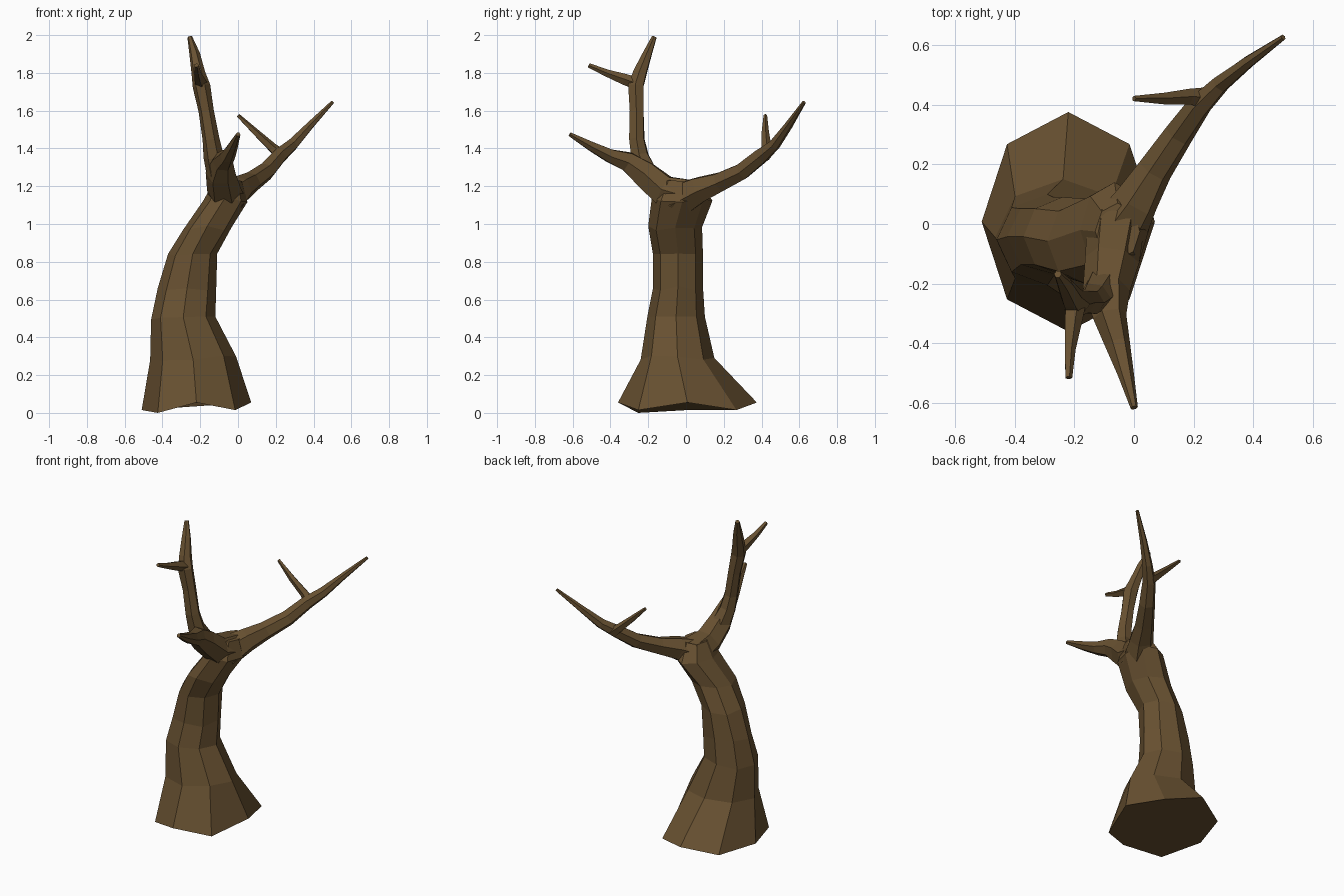
import bpy, bmesh, math, random
from mathutils import Vector

random.seed(4)
if "Cube" in bpy.data.objects:
    bpy.data.objects.remove(bpy.data.objects["Cube"], do_unlink=True)

BARK = (0.14, 0.083, 0.031, 1.0)
bark = bpy.data.materials.new("brown bark")
bark.use_nodes = True
bark.diffuse_color = BARK
shader = bark.node_tree.nodes["Principled BSDF"]
shader.inputs["Base Color"].default_value = BARK
shader.inputs["Roughness"].default_value = 0.9


def loft(name, rings):
    """Skin a list of equal rings into a closed, flat-shaded tube."""
    bm = bmesh.new()
    loops = [[bm.verts.new(p) for p in ring] for ring in rings]
    n = len(loops[0])
    for low, high in zip(loops, loops[1:]):
        for i in range(n):
            j = (i + 1) % n
            bm.faces.new((low[i], low[j], high[j], high[i]))
    bm.faces.new(loops[0][::-1])
    bm.faces.new(loops[-1])
    bmesh.ops.recalc_face_normals(bm, faces=bm.faces)
    mesh = bpy.data.meshes.new(name)
    bm.to_mesh(mesh)
    bm.free()
    mesh.materials.append(bark)
    obj = bpy.data.objects.new(name, mesh)
    bpy.context.collection.objects.link(obj)
    return obj


def limb(name, path, sides=6):
    """Tapered tube along (x, y, z, radius) points."""
    pts = [Vector(p[:3]) for p in path]
    rings = []
    side = Vector((1, 0, 0))
    for k, p in enumerate(pts):
        along = (pts[min(k + 1, len(pts) - 1)] - pts[max(k - 1, 0)]).normalized()
        side = (side - along * side.dot(along)).normalized()
        other = along.cross(side)
        ring = []
        for i in range(sides):
            a = math.tau * i / sides
            r = path[k][3] * random.uniform(0.95, 1.1)
            ring.append(p + (side * math.cos(a) + other * math.sin(a)) * r)
        rings.append(ring)
    return loft(name, rings)


# Trunk: leaning octagonal rings given as height, x range, y range
trunk_rings = [
    (0.03, -0.51, 0.07, -0.36, 0.375),
    (0.29, -0.465, -0.01, -0.24, 0.15),
    (0.50, -0.46, -0.12, -0.205, 0.10),
    (0.66, -0.425, -0.115, -0.175, 0.09),
    (0.83, -0.37, -0.11, -0.175, 0.09),
    (0.98, -0.29, -0.035, -0.20, 0.085),
    (1.13, -0.18, 0.05, -0.18, 0.14),
    (1.23, -0.13, 0.02, -0.12, 0.07),
]
rings = []
for k, (z, x0, x1, y0, y1) in enumerate(trunk_rings):
    ring = []
    for i in range(8):
        a = math.tau * i / 8
        dz = random.uniform(-0.015, 0.015)
        if k == 0:  # uneven foot, lowest at the front right corner
            dz = -0.03 if i == 5 else (0.025 if i in (0, 2, 6) else -0.015)
        ring.append(((x0 + x1) / 2 + (x1 - x0) / 2 * math.cos(a),
                     (y0 + y1) / 2 + (y1 - y0) / 2 * math.sin(a), z + dz))
    rings.append(ring)
loft("trunk", rings)

# Long limb sweeping to the back left, with its twig
limb("back_limb", [
    (-0.07, -0.04, 1.12, 0.10), (0.01, 0.08, 1.185, 0.075),
    (0.07, 0.18, 1.225, 0.055), (0.15, 0.30, 1.28, 0.046),
    (0.22, 0.40, 1.36, 0.042), (0.29, 0.47, 1.42, 0.032),
    (0.38, 0.54, 1.52, 0.022), (0.50, 0.625, 1.645, 0.01)])
limb("back_twig", [
    (0.23, 0.42, 1.36, 0.035), (0.18, 0.425, 1.405, 0.026),
    (0.10, 0.42, 1.48, 0.02), (0.0, 0.42, 1.575, 0.01)], 5)

# Limb reaching to the front
limb("front_limb", [
    (-0.06, 0.02, 1.14, 0.10), (-0.075, -0.12, 1.18, 0.085),
    (-0.09, -0.22, 1.27, 0.075), (-0.08, -0.31, 1.33, 0.055),
    (-0.055, -0.40, 1.36, 0.04), (-0.03, -0.50, 1.41, 0.027),
    (0.0, -0.615, 1.475, 0.012)])

# Upright limb rising from the front limb, with its twig
limb("upright_limb", [
    (-0.10, -0.20, 1.24, 0.065), (-0.13, -0.245, 1.36, 0.05),
    (-0.145, -0.26, 1.45, 0.043), (-0.17, -0.26, 1.60, 0.041),
    (-0.195, -0.265, 1.73, 0.045), (-0.21, -0.245, 1.80, 0.038),
    (-0.23, -0.205, 1.90, 0.027), (-0.255, -0.168, 1.99, 0.013)])
limb("upright_twig", [
    (-0.195, -0.25, 1.74, 0.035), (-0.205, -0.32, 1.765, 0.03),
    (-0.215, -0.42, 1.80, 0.02), (-0.22, -0.515, 1.84, 0.012)], 5)
